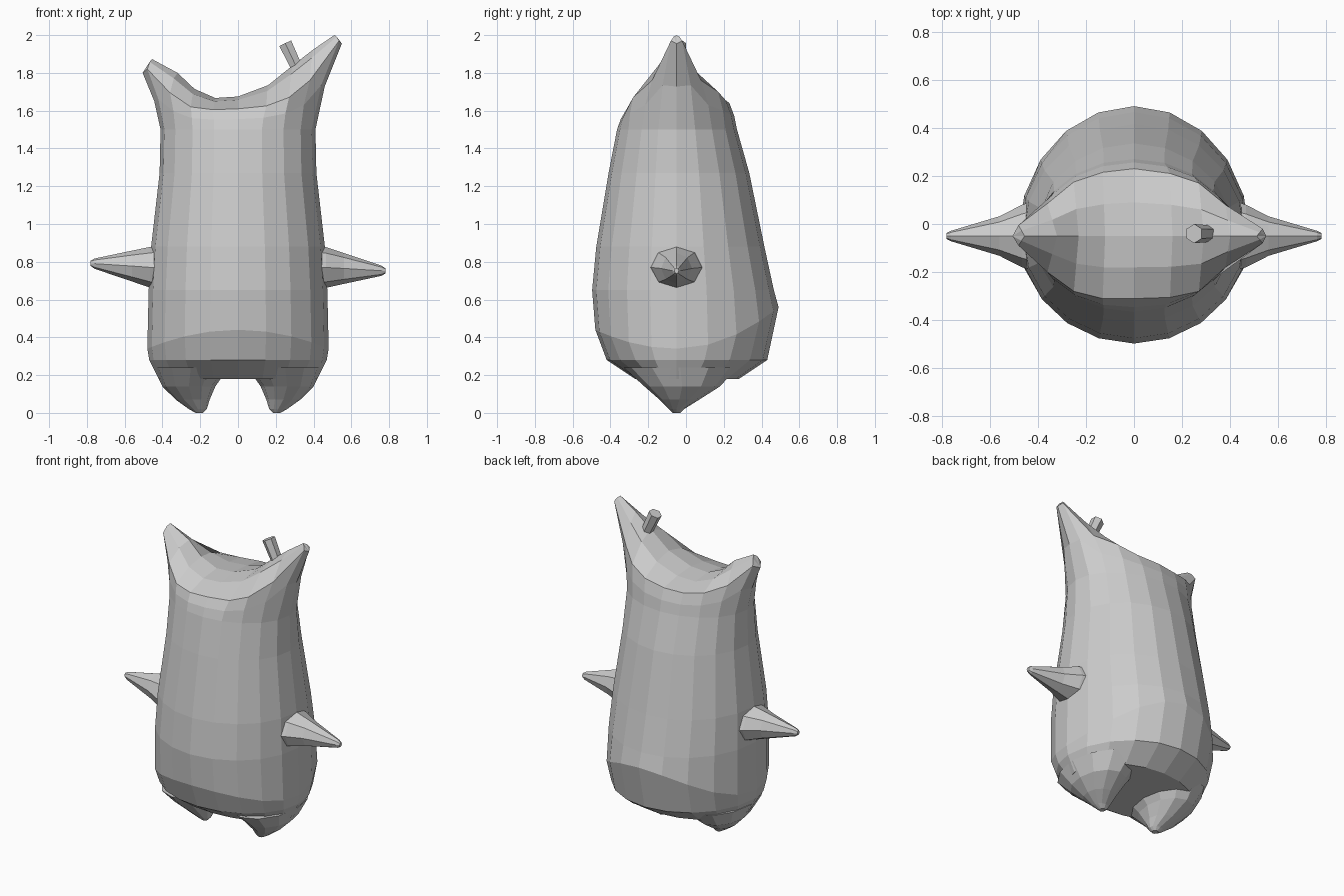
import bpy, bmesh
from math import sin, cos, pi
from mathutils import Vector

if "Cube" in bpy.data.objects:
    bpy.data.objects.remove(bpy.data.objects["Cube"])

CY = -0.05  # depth of the horn / arm / foot line


def make(name, build):
    bm = bmesh.new()
    build(bm)
    bmesh.ops.remove_doubles(bm, verts=bm.verts, dist=0.0005)
    bmesh.ops.recalc_face_normals(bm, faces=bm.faces)
    me = bpy.data.meshes.new(name)
    bm.to_mesh(me)
    bm.free()
    ob = bpy.data.objects.new(name, me)
    bpy.context.collection.objects.link(ob)
    return ob


def bridge(bm, a, b):
    n = len(a)
    for i in range(n):
        bm.faces.new((a[i], a[(i + 1) % n], b[(i + 1) % n], b[i]))


def loft(name, rings):
    def build(bm):
        loops = [[bm.verts.new(p) for p in r] for r in rings]
        for a, b in zip(loops, loops[1:]):
            bridge(bm, a, b)
        bm.faces.new(loops[0])
        bm.faces.new(loops[-1])
    return make(name, build)


# Body rings: z, half width, front y, back y, front lift, back lift
BODY = [(0.18, 0.42, -0.27, 0.28, 0, 0), (0.28, 0.47, -0.42, 0.43, 0, 0),
        (0.34, 0.48, -0.48, 0.49, 0.10, 0.22), (0.65, 0.473, -0.497, 0.465, 0, 0),
        (0.88, 0.46, -0.475, 0.415, 0, 0), (1.27, 0.415, -0.41, 0.335, 0, 0),
        (1.50, 0.41, -0.365, 0.27, 0, 0)]
# Saddle rim from right horn to left horn: x, z, front y, back y, ridge x, ridge z
RIM = [(0.55, 1.955, CY, CY, 0.55, 1.955), (0.535, 1.97, -0.08, -0.02, 0.51, 2.0),
       (0.38, 1.76, -0.18, 0.08, 0.40, 1.925), (0.27, 1.67, -0.28, 0.17, 0.29, 1.84),
       (0.15, 1.625, -0.305, 0.21, 0.16, 1.735), (0, 1.61, -0.31, 0.23, 0, 1.675),
       (-0.13, 1.605, -0.31, 0.215, -0.12, 1.667), (-0.25, 1.62, -0.28, 0.175, -0.23, 1.715),
       (-0.36, 1.695, -0.20, 0.085, -0.32, 1.80), (-0.48, 1.82, -0.09, -0.005, -0.455, 1.873),
       (-0.505, 1.80, CY, CY, -0.505, 1.80)]
N = 20


def body_ring(z, rx, yf, yb, lf, lb):
    pts = []
    for k in range(N):
        c, s = cos(2 * pi * k / N), sin(2 * pi * k / N)
        reach, lift = (yb - CY, lb) if s > 0 else (CY - yf, lf)
        pts.append(Vector((rx * c, CY + reach * s, z + lift * s * s)))
    return pts


def build_body(bm):
    rings = [body_ring(*r) for r in BODY]
    back = [Vector((x, yb, z + 0.03 * (abs(x) < 0.3))) for x, z, yf, yb, _, _ in RIM]
    front = [Vector((x, yf, z)) for x, z, yf, yb, _, _ in RIM]
    rim = back + front[-2:0:-1]
    # flared ring halfway up to the horns
    mid = []
    for a, b in zip(rings[-1], rim):
        p = a.lerp(b, 0.35)
        p.z = (a.z + b.z) / 2
        mid.append(p)
    loops = [[bm.verts.new(p) for p in r] for r in rings + [mid, rim]]
    for a, b in zip(loops, loops[1:]):
        bridge(bm, a, b)
    bm.faces.new(loops[0])
    # rounded saddle top, column by column
    top, cols = loops[-1], []
    for j, (x, z, yf, yb, mx, mz) in enumerate(RIM):
        if j in (0, 10):
            cols.append([top[j]] * 5)
            continue
        ridge = Vector((mx, CY, mz))
        col = [top[j]]
        for edge in (back[j], front[j]):
            q = edge.lerp(ridge, 0.5)
            q.z += 0.22 * (mz - edge.z)
            col.append(bm.verts.new(q))
        col.insert(2, bm.verts.new(ridge))
        cols.append(col + [top[N - j]])
    for a, b in zip(cols, cols[1:]):
        for i in range(4):
            quad = list(dict.fromkeys((a[i], a[i + 1], b[i + 1], b[i])))
            bm.faces.new(quad)


make("body", build_body)

# Feet: z, x range, y range
FOOT = [(0.24, 0.05, 0.45, -0.33, 0.27), (0.14, 0.12, 0.40, -0.22, 0.18),
        (0.07, 0.15, 0.33, -0.14, 0.07), (0.02, 0.165, 0.26, -0.09, -0.01),
        (0.0, 0.185, 0.225, -0.07, -0.03)]
# Arms: x, centre z, half depth, half height
ARM = [(0.42, 0.77, 0.145, 0.115), (0.465, 0.77, 0.13, 0.108),
       (0.56, 0.768, 0.082, 0.082), (0.76, 0.762, 0.022, 0.027), (0.78, 0.762, 0.012, 0.014)]
for side, s, dz in (("right", 1, -0.01), ("left", -1, 0.03)):
    loft(side + "_foot", [[(s * ((a + b) / 2 + (b - a) / 2 * cos(2 * pi * k / 12)),
                            (c + d) / 2 + (d - c) / 2 * sin(2 * pi * k / 12), z)
                           for k in range(12)] for z, a, b, c, d in FOOT])
    loft(side + "_arm", [[(s * x, CY + ry * cos(pi * k / 4),
                           z + rz * sin(pi * k / 4) + dz * max(0, x - 0.46) / 0.32)
                          for k in range(8)] for x, z, ry, rz in ARM])

# Small nub on the taller horn
p0, p1 = Vector((0.31, -0.04, 1.83)), Vector((0.25, -0.04, 1.957))
axis = (p1 - p0).normalized()
u = Vector((0, 1, 0))
v = axis.cross(u)
loft("horn_nub", [[p + r * (u * cos(pi * k / 3) + v * sin(pi * k / 3)) for k in range(6)]
                  for p, r in ((p0, 0.035), (p1, 0.04))])
